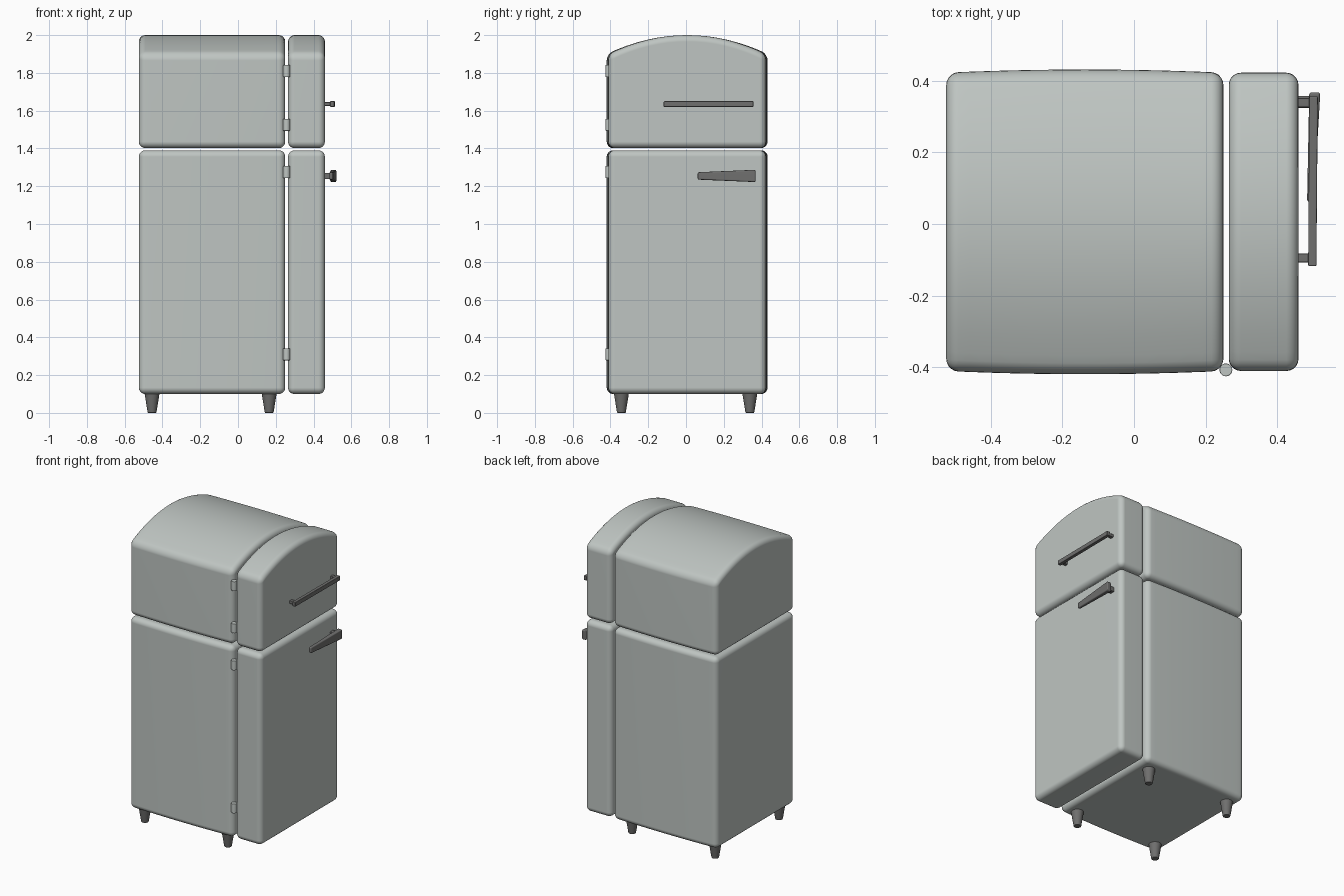
import bpy, bmesh, math
from mathutils import Matrix

cube = bpy.data.objects.get("Cube")
if cube:
    bpy.data.objects.remove(cube, do_unlink=True)


def material(name, color):
    mat = bpy.data.materials.new(name)
    mat.use_nodes = True
    mat.diffuse_color = color
    mat.node_tree.nodes["Principled BSDF"].inputs["Base Color"].default_value = color
    return mat


ENAMEL = material("pale grey enamel", (0.52, 0.56, 0.54, 1))
DARK = material("dark grey metal", (0.16, 0.16, 0.157, 1))


def finish(bm, name, mat, bevel=0, segments=3):
    """Round the sharp edges, then store the mesh as a smooth object."""
    bmesh.ops.recalc_face_normals(bm, faces=bm.faces)
    if bevel:
        sharp = [e for e in bm.edges if e.calc_face_angle(0) > 0.5]
        bmesh.ops.bevel(bm, geom=sharp, offset=bevel, segments=segments,
                        profile=0.5, affect='EDGES', clamp_overlap=True)
    mesh = bpy.data.meshes.new(name)
    bm.to_mesh(mesh)
    bm.free()
    mesh.materials.append(mat)
    obj = bpy.data.objects.new(name, mesh)
    bpy.context.collection.objects.link(obj)
    bpy.ops.object.select_all(action='DESELECT')
    obj.select_set(True)
    bpy.context.view_layer.objects.active = obj
    bpy.ops.object.shade_smooth_by_angle(angle=math.radians(40))
    weighted = obj.modifiers.new("weighted normals", 'WEIGHTED_NORMAL')
    weighted.keep_sharp = True
    return obj


def loft(sections, name, mat, bevel=0, segments=3):
    """Skin a row of matching point rings and cap both ends."""
    bm = bmesh.new()
    rings = [[bm.verts.new(p) for p in ring] for ring in sections]
    count = len(rings[0])
    for a, b in zip(rings, rings[1:]):
        for i in range(count):
            j = (i + 1) % count
            bm.faces.new((a[i], a[j], b[j], b[i]))
    bm.faces.new(rings[0])
    bm.faces.new(rings[-1])
    return finish(bm, name, mat, bevel, segments)


def case(name, x0, x1, z0, z1, rise=0, bulge=0):
    """Box along x, with an optional arched top and swelling walls."""
    half, middle = 0.417, 0.006
    steps = 16 if rise else 1
    slices = 12 if bulge else 1
    rings = []
    for s in range(slices + 1):
        t = s / slices
        swell = bulge * (1 - (2 * t - 1) ** 2)
        x = x0 + (x1 - x0) * t
        depth = half + swell
        ring = [(x, middle - depth, z0), (x, middle + depth, z0)]
        for i in range(steps + 1):
            u = 1 - 2 * i / steps
            ring.append((x, middle + u * depth, z1 - rise * u * u))
        rings.append(ring)
    loft(rings, name, ENAMEL, 0.034, 5)


# Cabinets and their doors
for part, x0, x1, bulge in (("cabinet", -0.525, 0.25, 0.009), ("door", 0.265, 0.46, 0)):
    case("lower_" + part, x0, x1, 0.1, 1.39, bulge=bulge)
    case("upper_" + part, x0, x1, 1.402, 2.0, rise=0.1, bulge=bulge)


def cylinder(name, mat, center, r_bottom, r_top, height, bevel):
    bm = bmesh.new()
    bmesh.ops.create_cone(bm, cap_ends=True, segments=20, radius1=r_bottom,
                          radius2=r_top, depth=height,
                          matrix=Matrix.Translation(center))
    finish(bm, name, mat, bevel, 2)


# Hinge barrels
for i, z in enumerate((0.31, 1.275, 1.525, 1.81)):
    cylinder(f"hinge_{i + 1}", ENAMEL, (0.257, -0.408, z), 0.018, 0.018, 0.064, 0.003)

# Tapered feet
for side, x in (("right", -0.455), ("left", 0.165)):
    for end, y in (("front", -0.342), ("back", 0.338)):
        cylinder(f"{end}_{side}_foot", DARK, (x, y, 0.056), 0.023, 0.041, 0.112, 0.004)


def bar(name, sections, bevel=0.004):
    """Bar along y; each section is y, x range and z range."""
    loft([[(x0, y, z0), (x1, y, z0), (x1, y, z1), (x0, y, z1)]
          for y, x0, x1, z0, z1 in sections], name, DARK, bevel)


# Upper handle: a slim rail on two posts
bar("upper_handle_rail", [(-0.118, 0.487, 0.51, 1.62, 1.65),
                          (0.357, 0.49, 0.514, 1.62, 1.65)])
for i, y in enumerate((-0.095, 0.34)):
    bar(f"upper_handle_post_{i + 1}", [(y - 0.012, 0.45, 0.495, 1.625, 1.645),
                                       (y + 0.012, 0.45, 0.495, 1.625, 1.645)], 0.003)

# Lower handle: a flared grip on one post
bar("lower_handle_grip", [(0.062, 0.484, 0.503, 1.235, 1.274),
                          (0.368, 0.49, 0.521, 1.222, 1.287)], 0.007)
bar("lower_handle_post", [(0.325, 0.45, 0.5, 1.238, 1.27),
                          (0.358, 0.45, 0.5, 1.238, 1.27)], 0.003)
